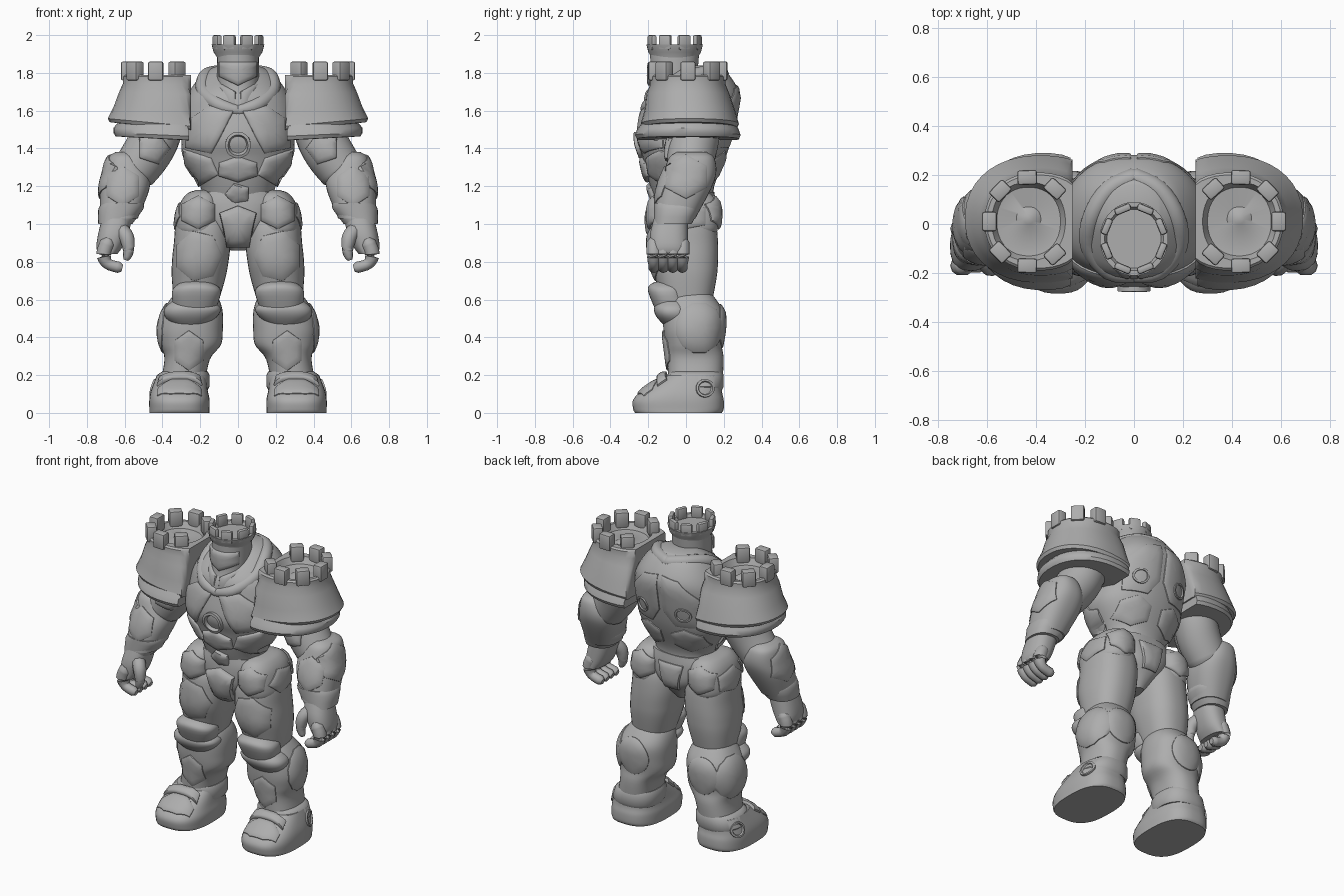
import bpy, bmesh, math
from mathutils import Vector, Matrix
from mathutils.bvhtree import BVHTree

cube = bpy.data.objects.get("Cube")
if cube:
    bpy.data.objects.remove(cube, do_unlink=True)

# One plain grey for the whole figure
grey = bpy.data.materials.new("stone_grey")
grey.use_nodes = True
colour = (.42, .42, .42, 1)
grey.diffuse_color = colour
grey.node_tree.nodes["Principled BSDF"].inputs["Base Color"].default_value = colour


def finish(name, bm, mirror):
    """Turn a bmesh into a smooth-shaded object, optionally mirrored to the other side."""
    bmesh.ops.recalc_face_normals(bm, faces=bm.faces[:])
    mesh = bpy.data.meshes.new(name)
    bm.to_mesh(mesh)
    bm.free()
    mesh.materials.append(grey)
    mesh.shade_smooth()
    mesh.set_sharp_from_angle(angle=math.radians(40))
    obj = bpy.data.objects.new(name, mesh)
    bpy.context.scene.collection.objects.link(obj)
    if mirror:
        modifier = obj.modifiers.new("other_side", 'MIRROR')
        modifier.use_mirror_merge = False


def skin(name, rings, mirror):
    """Join equal rings of points into a capped tube and return its search tree."""
    count = len(rings[0])
    points = [Vector(p) for ring in rings for p in ring]
    faces = []
    for start in range(0, len(points) - count, count):
        for i in range(count):
            a, b = start + i, start + (i + 1) % count
            faces.append((a, b, b + count, a + count))
    faces += [tuple(range(count)), tuple(range(len(points) - count, len(points)))]
    bm = bmesh.new()
    verts = [bm.verts.new(p) for p in points]
    for face in faces:
        bm.faces.new([verts[i] for i in face])
    finish(name, bm, mirror)
    return BVHTree.FromPolygons(points, faces)


def spline(keys, steps):
    """Smooth interpolation through key tuples."""
    out = []
    for i in range(len(keys) - 1):
        before, start = keys[max(i - 1, 0)], keys[i]
        end, after = keys[i + 1], keys[min(i + 2, len(keys) - 1)]
        for s in range(steps):
            t = s / steps
            ease = t * t * (3 - 2 * t)
            leave, arrive = t * (1 - t) ** 2 / 2, t * t * (t - 1) / 2
            out.append([p + (q - p) * ease + (q - o) * leave + (r - p) * arrive
                        for o, p, q, r in zip(before, start, end, after)])
    return out + [list(keys[-1])]


def oval(u, v, width, height, sides=24):
    """Outline of an ellipse, or of a regular plate when it has few sides."""
    turns = [math.tau * (i + .5) / sides for i in range(sides)]
    return [(u + width * math.cos(a), v + height * math.sin(a)) for a in turns]


def loft(name, keys, mirror=True, power=2.4, steps=5, flat=-9, tilt=0):
    """Stack rounded cross-sections given as height, centre x, centre y, half width, half depth."""
    top = max(key[0] for key in keys)

    def square(v):
        return math.copysign(abs(v) ** (2 / power), v)
    rings = []
    for z, cx, cy, width, depth in spline(keys, steps):
        ring = []
        for u, v in oval(0, 0, 1, 1, 40):
            x = max(cx + width * square(u), flat)
            ring.append((x, cy + depth * square(v), z + tilt * (x - cx) * (top - z)))
        rings.append(ring)
    return skin(name, rings, mirror)


def sweep(name, keys, mirror=True, sides=14):
    """Round tube with softened ends along points given as x, y, z, radius."""
    path = [(Vector(key[:3]), key[3]) for key in spline(keys, 4)]
    last = len(path) - 1
    rings = []
    for i, (point, radius) in enumerate(path):
        tangent = (path[min(i + 1, last)][0] - path[max(i - 1, 0)][0]).normalized()
        frame = tangent.to_track_quat('Z', 'Y')
        small = radius * .6
        spots = [(point, radius)]
        if i == 0:
            spots.insert(0, (point - tangent * small, small))
        if i == last:
            spots.append((point + tangent * small, small))
        for centre, size in spots:
            rings.append([centre + frame @ Vector((u, v, 0)) for u, v in oval(0, 0, size, size, sides)])
    return skin(name, rings, mirror)


DOME = ((1, -.8), (.96, .5), (.88, .9), (.6, 1.2), (.25, 1.3))
SOCKET = ((1, -.8), (.93, 1), (.72, 1), (.62, -.2), (.3, -.2))
VIEWS = {"front": (0, 1, 0), "back": (0, -1, 0), "side": (-1, 0, 0), "top": (0, 0, -1)}


def plate(name, body, view, outline, depth=.01, mirror=True, profile=DOME):
    """Armour plate whose outline is projected onto a body and raised from it."""
    aim = Vector(VIEWS[view])
    corners = [Vector(c) for c in outline]
    parts = max(1, 24 // len(corners))
    edge = [corner.lerp(corners[(i + 1) % len(corners)], s / parts)
            for i, corner in enumerate(corners) for s in range(parts)]
    middle = sum(edge, Vector((0, 0))) / len(edge)
    rings = []
    for scale, lift in profile:
        ring = []
        for e in edge:
            u, v = middle.lerp(e, scale)
            point = Vector({"side": (0, u, v), "top": (u, v, 0)}.get(view, (u, 0, v)))
            hit, normal = body.ray_cast(point - aim * 3, aim)[:2]
            if hit is None:
                hit, normal = body.find_nearest(point)[:2]
            if normal.dot(aim) > 0:
                normal = -normal
            ring.append(hit + normal * lift * depth)
        rings.append(ring)
    skin(name, rings, mirror)


def battlement(name, centre, width, depth, angles, size, mirror):
    """Ring of rounded blocks facing outward."""
    bm = bmesh.new()
    for angle in map(math.radians, angles):
        spot = Vector(centre) + Vector((width * math.cos(angle), depth * math.sin(angle), 0))
        bmesh.ops.create_cube(bm, size=1, matrix=Matrix.Translation(spot)
                              @ Matrix.Rotation(angle, 4, 'Z') @ Matrix.Diagonal((*size, 1)))
    bmesh.ops.bevel(bm, geom=bm.edges[:], offset=.01, segments=2, affect='EDGES', profile=.5)
    finish(name, bm, mirror)


# Torso with chest, belly and back armour
torso = loft("torso", [(1.1, 0, 0, .19, .15), (1.2, 0, -.02, .2, .17), (1.35, 0, -.01, .29, .22),
                       (1.45, 0, -.01, .3, .25), (1.6, 0, .02, .3, .25), (1.7, 0, .04, .26, .24),
                       (1.8, 0, .07, .18, .15), (1.84, 0, .07, .1, .09)], mirror=False, power=2.2)
plate("chest_plate", torso, "front", [(.02, 1.6), (.15, 1.63), (.28, 1.54), (.28, 1.4), (.14, 1.37), (.09, 1.46)], depth=.015)
plate("rib_plate", torso, "front", [(.14, 1.35), (.29, 1.4), (.28, 1.3), (.2, 1.2), (.1, 1.26)], depth=.015)
plate("belly_plate", torso, "front", oval(0, 1.29, .12, .07, sides=6), depth=.02, mirror=False)
plate("waist_plate", torso, "front", oval(0, 1.16, .07, .06, sides=5), depth=.02, mirror=False)
plate("chest_ring", torso, "front", oval(0, 1.42, .07, .07), depth=.02, mirror=False, profile=SOCKET)
plate("shoulder_blade", torso, "back", [(.01, 1.74), (.12, 1.72), (.24, 1.6), (.23, 1.4), (.08, 1.4), (.01, 1.5)])
plate("lower_back_plate", torso, "back", oval(.13, 1.3, .11, .09, sides=6))
plate("back_vent", torso, "back", oval(.14, 1.5, .05, .05), depth=.02, profile=SOCKET)

# Collar and head
sweep("collar", [(0, -.21, 1.6, .03), (.1, -.19, 1.63, .04), (.18, -.09, 1.7, .04),
                 (.17, .03, 1.78, .04), (.1, .14, 1.8, .04), (0, .19, 1.79, .04)])
head = loft("helmet", [(1.6, 0, -.15, .06, .06), (1.66, 0, -.11, .09, .1), (1.75, 0, -.07, .11, .12),
                       (1.9, 0, -.06, .11, .13)], mirror=False, power=2.1)
plate("brow", head, "front", [(-.1, 1.86), (.1, 1.86), (.1, 1.78), (0, 1.73), (-.1, 1.78)], depth=.015, mirror=False)
plate("cheek_guard", head, "front", [(.01, 1.7), (.1, 1.75), (.09, 1.68), (.05, 1.6), (.01, 1.6)], depth=.015)
loft("crown", [(z, 0, -.06, r, r + .01) for z, r in
               ((1.85, .11), (1.88, .11), (1.91, .13), (1.95, .14), (1.95, .12), (1.93, .11))], mirror=False, power=2, steps=1)
battlement("crown_blocks", (0, -.06, 1.96), .12, .13, [45 * i + 22.5 for i in range(8)], (.03, .07, .08), mirror=False)

# Tower-like shoulder guards, flat towards the neck
loft("shoulder_guard", [(1.51, .4, .02, .22, .2), (1.51, .38, .02, .3, .25), (1.53, .38, .02, .31, .26),
                        (1.6, .38, .02, .28, .24), (1.69, .38, .01, .25, .22), (1.74, .39, .01, .22, .2),
                        (1.78, .39, .01, .22, .2), (1.79, .39, .01, .21, .19), (1.79, .43, .01, .15, .16),
                        (1.75, .43, .01, .13, .14), (1.74, .43, .02, .05, .05), (1.76, .43, .02, .02, .02)],
     power=2.2, steps=1, flat=.25, tilt=.35)
loft("shoulder_skirt", [(1.45, .4, .01, .2, .2), (1.45, .37, .01, .28, .27), (1.47, .37, .01, .29, .28),
                        (1.5, .37, .01, .29, .27), (1.58, .38, .02, .22, .22)], power=2.2, steps=1, flat=.26, tilt=.4)
battlement("shoulder_blocks", (.43, .01, 1.81), .16, .18, [44 * i for i in range(-3, 4)], (.06, .08, .1), mirror=True)

# Arms
arm = sweep("upper_arm", [(.4, .05, 1.6, .13), (.43, .05, 1.48, .13), (.48, .03, 1.38, .13), (.55, .02, 1.28, .12)], sides=28)
plate("arm_plate", arm, "front", oval(.45, 1.4, .09, .09, sides=5), depth=.015)
forearm = loft("forearm", [(1.38, .6, .03, .05, .08), (1.35, .6, .03, .09, .12), (1.27, .59, .02, .12, .14),
                           (1.18, .6, -.01, .13, .14), (1.03, .63, -.06, .1, .11)])
plate("elbow_guard", forearm, "side", oval(0, 1.25, .13, .12, sides=6))
plate("bracer_plate", forearm, "front", oval(.61, 1.2, .1, .11, sides=6))
loft("wrist_cuff", [(1.11, .61, -.05, .11, .12), (1.08, .62, -.05, .12, .12), (1, .65, -.07, .09, .1)], steps=2)
loft("palm", [(1.03, .64, -.08, .08, .09), (.95, .66, -.09, .08, .1), (.88, .68, -.09, .07, .1),
              (.84, .69, -.09, .05, .1)], steps=3)
for finger in range(4):
    y = -.17 + finger * .05
    sweep(f"finger_{finger}", [(.69, y, .9, .04), (.71, y, .84, .04), (.69, y, .79, .03), (.63, y, .77, .03)], sides=10)
sweep("thumb", [(.63, -.13, .98, .04), (.59, -.17, .93, .04), (.58, -.18, .86, .03), (.59, -.18, .82, .02)], sides=10)

# Pelvis and hip armour
pelvis = loft("pelvis", [(.86, 0, -.02, .04, .09), (.92, 0, -.02, .09, .14), (1, 0, -.01, .18, .17),
                         (1.1, 0, -.01, .23, .17), (1.17, 0, -.01, .21, .16)], mirror=False)
plate("crotch_plate", pelvis, "front", [(-.1, 1.06), (0, 1.1), (.1, 1.06), (.05, .88), (-.05, .88)], depth=.03, mirror=False)
plate("tail_plate", pelvis, "back", [(-.09, 1.12), (.09, 1.12), (.05, .95), (-.05, .95)], depth=.015, mirror=False)
hip = loft("hip", [(1.18, .19, -.01, .03, .08), (1.16, .19, -.01, .08, .14), (1.1, .2, -.01, .11, .18),
                   (.98, .21, -.01, .12, .18), (.94, .2, -.01, .1, .16)])
for view in ("front", "back"):
    plate("hip_plate_" + view, hip, view, oval(.21, 1.06, .1, .09, sides=6), depth=.015)
plate("hip_plate_side", hip, "side", oval(0, 1.04, .13, .08, sides=5))

# Legs
thigh = loft("thigh", [(1.1, .2, 0, .1, .13), (1, .19, -.01, .14, .17), (.9, .19, -.01, .15, .18),
                       (.8, .2, -.01, .15, .18), (.7, .21, 0, .14, .16), (.5, .23, .01, .1, .11)])
plate("thigh_plate", thigh, "front", oval(.21, .83, .13, .14, sides=7))
shin = loft("shin", [(.66, .23, .02, .08, .09), (.6, .23, .03, .13, .13), (.53, .24, .04, .16, .16),
                     (.44, .25, .04, .17, .16), (.36, .25, .04, .16, .15), (.28, .27, .05, .12, .15),
                     (.12, .3, .05, .12, .14)])
plate("calf_plate", shin, "side", oval(.07, .45, .13, .14, sides=12))
plate("calf_muscle", shin, "back", oval(.25, .46, .11, .12))
plate("shin_plate", shin, "front", oval(.26, .33, .09, .11, sides=6))
loft("upper_knee", [(.7, .22, -.08, .06, .06), (.68, .22, -.09, .1, .1), (.64, .22, -.1, .13, .1),
                    (.54, .23, -.07, .11, .09)], steps=4)
loft("lower_knee", [(.59, .24, -.07, .11, .08), (.55, .24, -.07, .15, .1), (.5, .25, -.06, .13, .09),
                    (.43, .25, -.02, .05, .06)], steps=4)

# Boots
boot = loft("boot", [(0, .31, -.04, .16, .23), (.02, .31, -.04, .16, .24), (.07, .31, -.04, .16, .24),
                     (.12, .31, -.02, .15, .21), (.2, .3, .04, .13, .15)], power=2.7)
loft("ankle_cuff", [(.12, .3, .05, .14, .14), (.14, .3, .05, .15, .15), (.2, .29, .05, .14, .15),
                    (.22, .28, .05, .12, .14)], steps=1)
plate("toe_cap", boot, "top", oval(.31, -.2, .13, .06, sides=8))
plate("instep_strap", boot, "top", [(.19, -.15), (.43, -.15), (.42, -.1), (.2, -.1)], depth=.02)
plate("ankle_disc", boot, "side", oval(.1, .13, .05, .05), profile=SOCKET)
